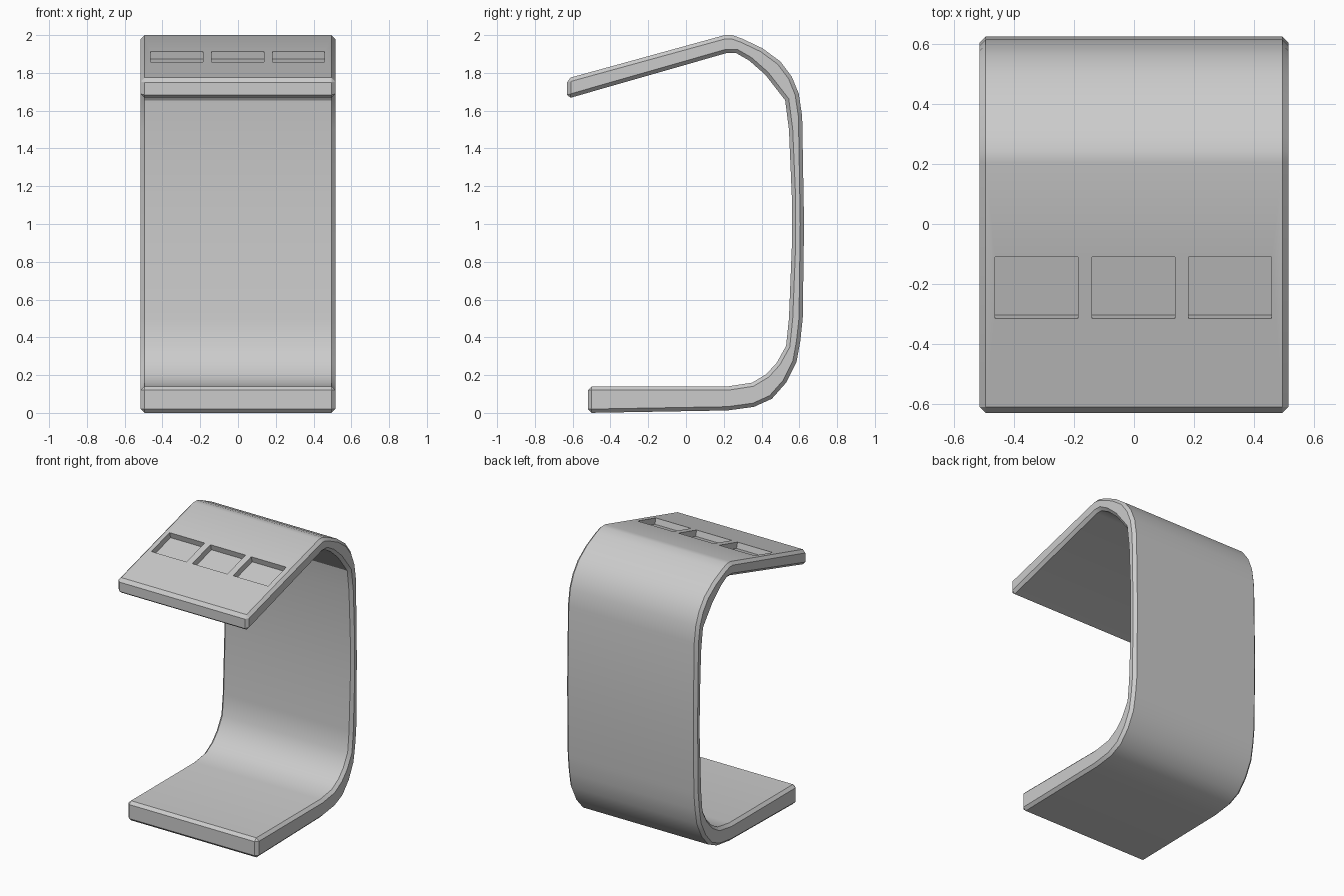
import bpy, bmesh, math
from mathutils import Matrix, Vector

if "Cube" in bpy.data.objects:
    bpy.data.objects.remove(bpy.data.objects["Cube"])

HALF_W = 0.515

# Side profile (y, z): outer line from the foot up to the tip, then inner line back
outer = [(-0.52, 0.005), (0.22, 0.013), (0.36, 0.032), (0.455, 0.075), (0.53, 0.16),
         (0.585, 0.27), (0.605, 0.38), (0.618, 0.5), (0.625, 1.0), (0.615, 1.57),
         (0.597, 1.69), (0.56, 1.78), (0.5, 1.86), (0.405, 1.93), (0.3, 1.98),
         (0.245, 2.0), (0.205, 2.0), (-0.63, 1.77)]
inner = [(-0.63, 1.663), (0.215, 1.905), (0.265, 1.905), (0.335, 1.865), (0.42, 1.79),
         (0.525, 1.655), (0.545, 1.5), (0.56, 1.15), (0.561, 0.9), (0.545, 0.5),
         (0.53, 0.355), (0.48, 0.265), (0.425, 0.205), (0.35, 0.16), (0.22, 0.14),
         (-0.52, 0.14)]
outer[0] = (-0.52, 0.0)


def new_object(name, bm):
    bmesh.ops.recalc_face_normals(bm, faces=bm.faces)
    mesh = bpy.data.meshes.new(name)
    bm.to_mesh(mesh)
    bm.free()
    obj = bpy.data.objects.new(name, mesh)
    bpy.context.collection.objects.link(obj)
    return obj


# Bent strip body
bm = bmesh.new()
face = bm.faces.new([bm.verts.new((-HALF_W, y, z)) for y, z in outer + inner])
ext = bmesh.ops.extrude_face_region(bm, geom=[face])
moved = [g for g in ext["geom"] if isinstance(g, bmesh.types.BMVert)]
bmesh.ops.translate(bm, verts=moved, vec=(2 * HALF_W, 0, 0))
stand = new_object("bent_stand", bm)

# Chamfer along every sharp edge
bev = stand.modifiers.new("chamfer", 'BEVEL')
bev.width = 0.02
bev.segments = 1
bev.limit_method = 'ANGLE'
bev.angle_limit = math.radians(50)
bev.use_clamp_overlap = False

# Three shallow pockets sunk square to the sloping top
slope = math.atan2(2.0 - 1.77, 0.205 + 0.63)
y_mid = -0.2125
z_mid = 1.77 + (y_mid + 0.63) * math.tan(slope)
depth = 0.042
bm = bmesh.new()
for x in (-0.325, -0.002, 0.32):
    mat = (Matrix.Translation(Vector((x, y_mid, z_mid)))
           @ Matrix.Rotation(slope, 4, 'X')
           @ Matrix.Diagonal((0.277, 0.205 / math.cos(slope), 2 * depth, 1)))
    bmesh.ops.create_cube(bm, size=1, matrix=mat)
cutter = new_object("pocket_cutter", bm)
cutter.hide_render = True
cut = stand.modifiers.new("pockets", 'BOOLEAN')
cut.operation = 'DIFFERENCE'
cut.solver = 'EXACT'
cut.object = cutter

# Apply modifiers, remove the helper and shade
bpy.ops.object.select_all(action='DESELECT')
stand.select_set(True)
bpy.context.view_layer.objects.active = stand
for m in ("chamfer", "pockets"):
    bpy.ops.object.modifier_apply(modifier=m)
bpy.data.objects.remove(cutter)
bpy.ops.object.shade_smooth_by_angle(angle=math.radians(30))
